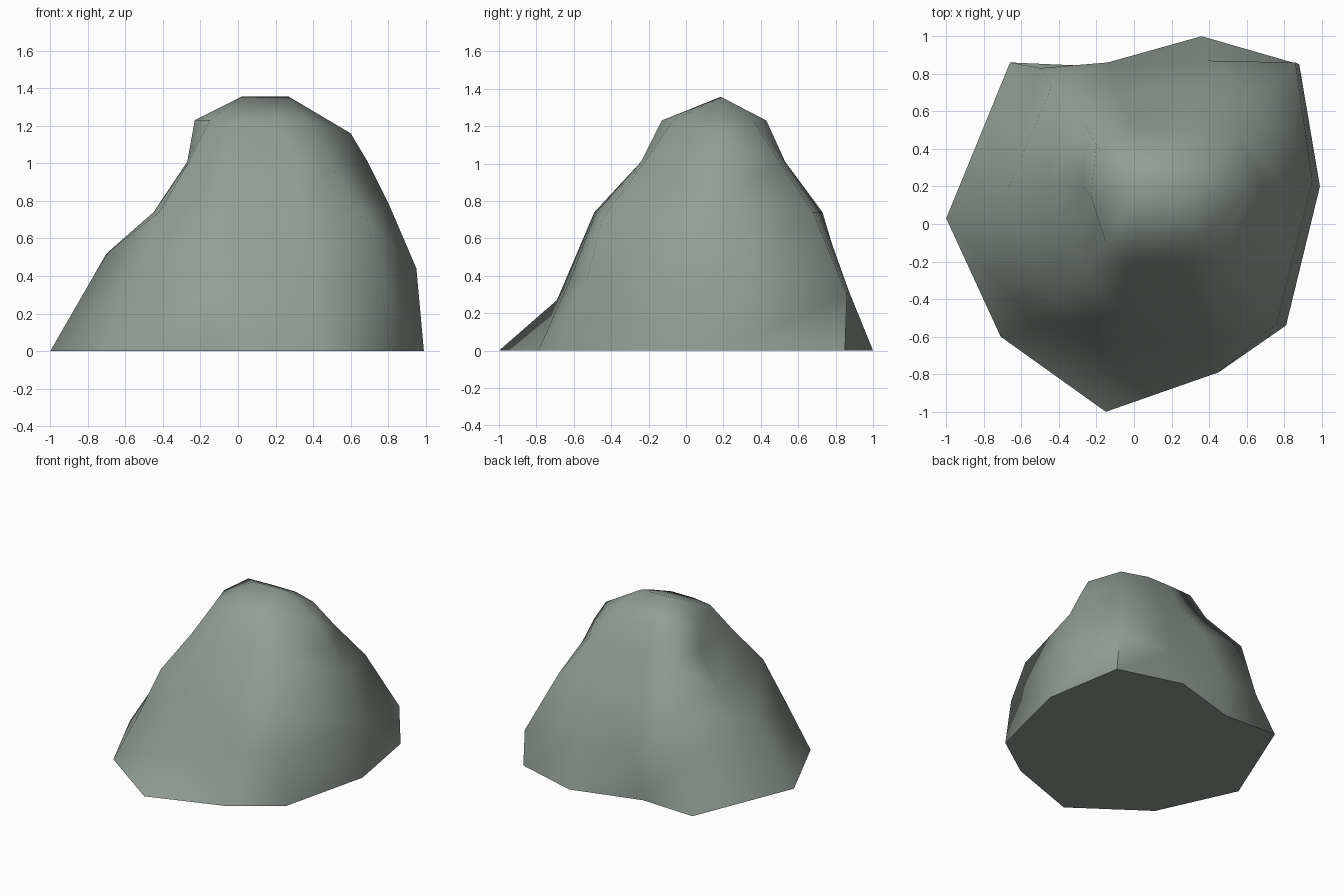
import bpy, bmesh, math

if "Cube" in bpy.data.objects:
    bpy.data.objects.remove(bpy.data.objects["Cube"])

# Ten columns per ring: W, NW, NNW, N, NE, E, SE, SSE, S, SW
# Each ring: default height, then (x, y) or (x, y, own height)
RINGS = [
    (0.0, [(-1, .03), (-.66, .86), (-.2, .84), (.36, 1), (.88, .85), (.99, .2),
           (.81, -.54), (.45, -.79), (-.15, -1), (-.71, -.6)]),
    (.38, [(-.7, .12, .52), (-.5, .83, .3), (-.14, .86, .3), (.38, .87, .32), (.86, .86, .3),
           (.95, .23, .44), (.76, -.53), (.38, -.62), (-.12, -.69, .27), (-.54, -.52)]),
    (.74, [(-.45, .22), (-.44, .73), (-.1, .7), (.3, .72), (.68, .68), (.8, .2, .79),
           (.69, -.45, .7), (.35, -.48), (-.05, -.49), (-.42, -.4)]),
    (1.01, [(-.27, .2), (-.26, .53), (0, .52), (.25, .53), (.53, .5), (.69, .2),
            (.48, -.22), (.3, -.24), (0, -.24), (-.26, -.23)]),
    (1.23, [(-.23, .15), (-.2, .42), (0, .43), (.22, .43), (.43, .36), (.6, .18, 1.16),
            (.36, -.07), (.22, -.13), (.02, -.13), (-.15, -.1)]),
]
SUMMIT = [(.02, .18, 1.355), (.27, .19, 1.355)]
ON_RIGHT = {3, 4, 5, 6, 7}   # columns that meet at the right summit point
N = 10

stone = bpy.data.materials.new("grey green stone")
stone.diffuse_color = (.29, .335, .30, 1)
stone.use_nodes = True
stone.node_tree.nodes["Principled BSDF"].inputs["Base Color"].default_value = stone.diffuse_color

bm = bmesh.new()
rings = [[bm.verts.new((p[0], p[1], p[2] if len(p) > 2 else z)) for p in pts]
         for z, pts in RINGS]

# Rock sides
for low, high in zip(rings, rings[1:]):
    for i in range(N):
        j = (i + 1) % N
        bm.faces.new((low[j], low[i], high[i], high[j]))

# Summit ridge
tips = [bm.verts.new(p) for p in SUMMIT]
tip = lambda i: tips[1 if i in ON_RIGHT else 0]
for i in range(N):
    j = (i + 1) % N
    a, b = rings[-1][j], rings[-1][i]
    if tip(i) is tip(j):
        bm.faces.new((a, b, tip(i)))
    else:
        bm.faces.new((a, b, tip(i), tip(j)))
bmesh.ops.triangulate(bm, faces=bm.faces[:], quad_method='SHORT_EDGE')

# Flat underside
bm.faces.new(rings[0])
bmesh.ops.recalc_face_normals(bm, faces=bm.faces[:])

mesh = bpy.data.meshes.new("boulder")
bm.to_mesh(mesh)
bm.free()
mesh.materials.append(stone)
boulder = bpy.data.objects.new("boulder", mesh)
bpy.context.collection.objects.link(boulder)
bpy.context.view_layer.objects.active = boulder
boulder.select_set(True)
bpy.ops.object.shade_smooth_by_angle(angle=math.radians(75))
